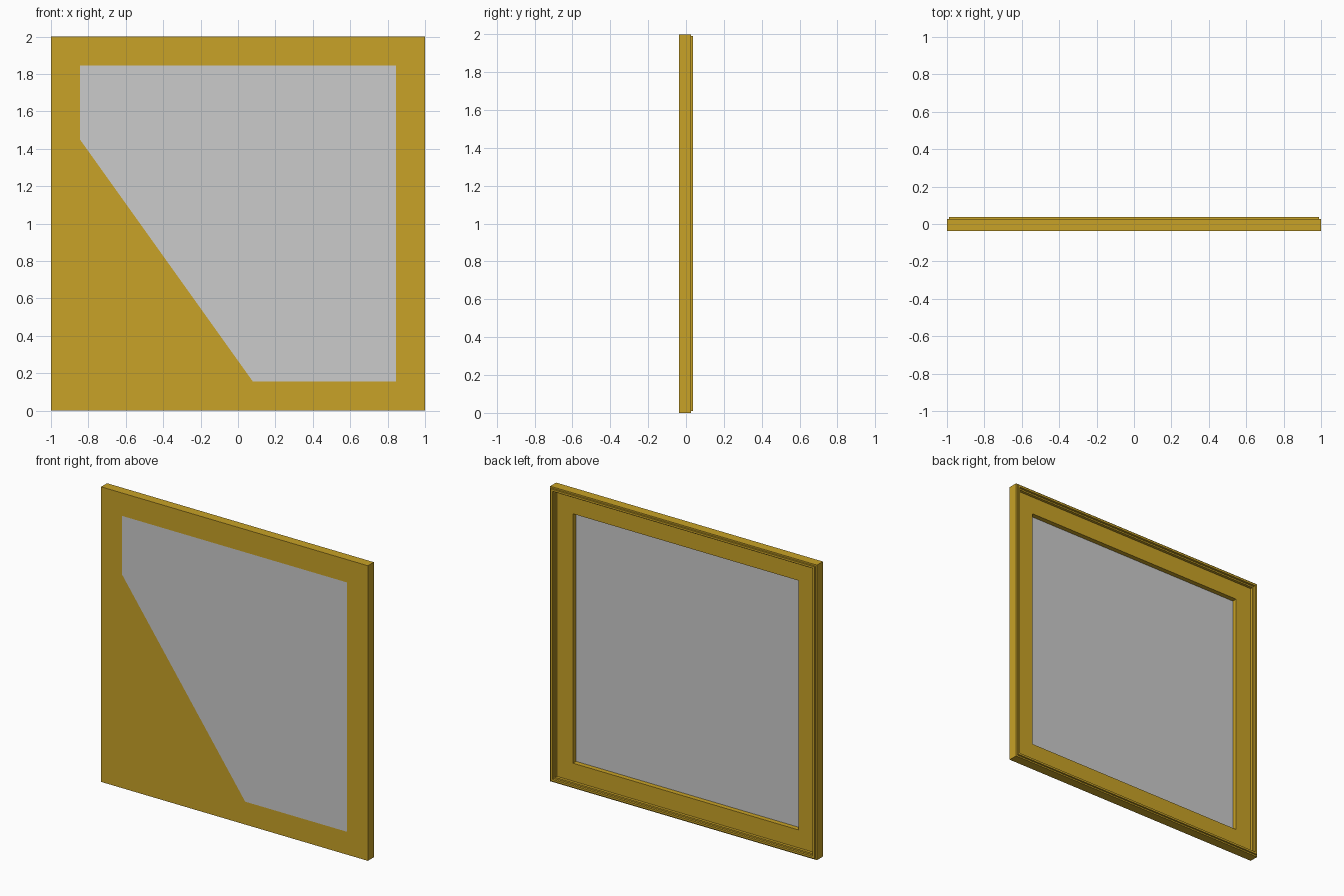
import bpy, bmesh

if "Cube" in bpy.data.objects:
    bpy.data.objects.remove(bpy.data.objects["Cube"])

gold = bpy.data.materials.new("gold")
gold.diffuse_color = (0.58, 0.36, 0.02, 1)
gold.use_nodes = True
gold.node_tree.nodes["Principled BSDF"].inputs["Base Color"].default_value = gold.diffuse_color

F = -0.0375          # front plane
A, LO, HI = 0.845, 0.155, 1.845   # opening limits


def finish(name, bm, mat=None):
    bmesh.ops.recalc_face_normals(bm, faces=bm.faces)
    me = bpy.data.meshes.new(name)
    bm.to_mesh(me)
    bm.free()
    ob = bpy.data.objects.new(name, me)
    bpy.context.collection.objects.link(ob)
    if mat:
        me.materials.append(mat)
    return ob


def prism(name, pts, y0, y1, mat=None):
    """Flat panel: an x/z outline given thickness along y."""
    bm = bmesh.new()
    front = [bm.verts.new((x, y0, z)) for x, z in pts]
    back = [bm.verts.new((x, y1, z)) for x, z in pts]
    bm.faces.new(front)
    bm.faces.new(back[::-1])
    n = len(pts)
    for i in range(n):
        j = (i + 1) % n
        bm.faces.new((front[i], back[i], back[j], front[j]))
    return finish(name, bm, mat)


# Frame: moulding section (inset from outer edge, y) mitred around the square
section = [(0, F), (0, 0.026), (0.010, 0.026), (0.010, 0.0375),
           (0.024, 0.0375), (0.024, 0.022), (0.034, 0.022),
           (0.034, 0.003), (0.155, 0.003), (0.155, F)]
bm = bmesh.new()
rings = []
for inset, y in section:
    h = 1 - inset
    rings.append([bm.verts.new((sx * h, y, 1 + sz * h))
                  for sx, sz in ((-1, -1), (1, -1), (1, 1), (-1, 1))])
for k, ring in enumerate(rings):
    nxt = rings[(k + 1) % len(rings)]
    for i in range(4):
        j = (i + 1) % 4
        bm.faces.new((ring[i], ring[j], nxt[j], nxt[i]))
finish("frame", bm, gold)

# Front infill: gold lower corner and grey remainder, flush with the frame
prism("corner_panel", [(-A, LO), (0.08, LO), (-A, 1.45)], F, -0.031, gold)
prism("front_panel", [(0.08, LO), (A, LO), (A, HI), (-A, HI), (-A, 1.45)],
      F, -0.031)

# Grey pane seen from the back
prism("back_pane", [(-A, LO), (A, LO), (A, HI), (-A, HI)], -0.031, -0.030)
